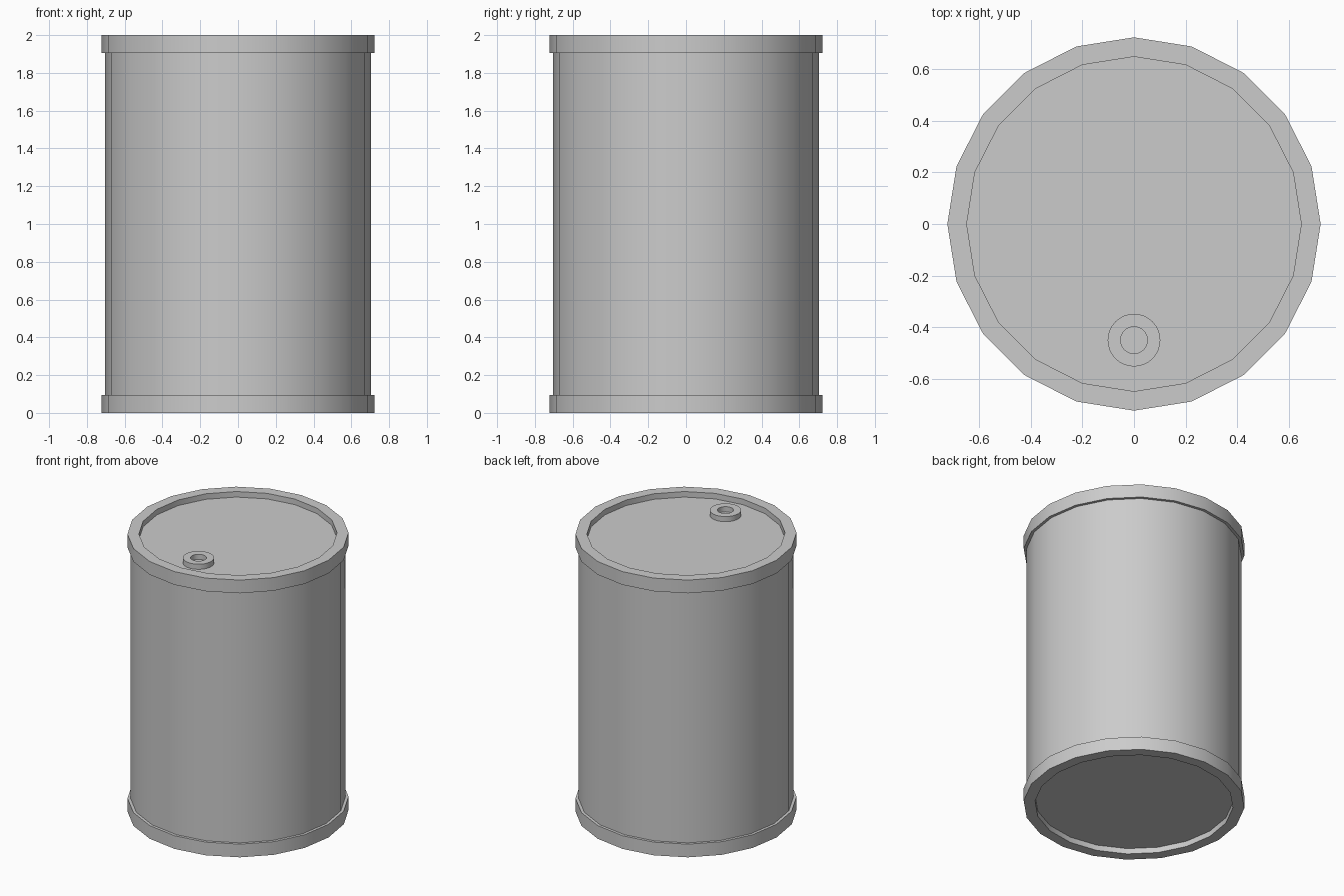
import bpy, bmesh
from math import cos, sin, tau, radians

if "Cube" in bpy.data.objects:
    bpy.data.objects.remove(bpy.data.objects["Cube"])


def lathe(name, profile, sides, centre=(0, 0), closed=True):
    """Revolve (radius, z) points about z; radius 0 gives a pole."""
    bm = bmesh.new()
    rings = []
    for r, z in profile:
        if r == 0:
            rings.append([bm.verts.new((0, 0, z))] * sides)
        else:
            rings.append([bm.verts.new((r * cos(tau * i / sides), r * sin(tau * i / sides), z))
                          for i in range(sides)])
    pairs = list(zip(rings, rings[1:]))
    if closed:
        pairs.append((rings[-1], rings[0]))
    for a, b in pairs:
        for i in range(sides):
            j = (i + 1) % sides
            bm.faces.new(dict.fromkeys((a[i], a[j], b[j], b[i])))
    # merge the pole fans into flat discs
    bmesh.ops.dissolve_verts(bm, verts=[v for v in bm.verts if v.co.xy.length < 1e-6])
    bmesh.ops.recalc_face_normals(bm, faces=bm.faces)
    mesh = bpy.data.meshes.new(name)
    bm.to_mesh(mesh)
    bm.free()
    ob = bpy.data.objects.new(name, mesh)
    ob.location = (*centre, 0)
    bpy.context.collection.objects.link(ob)
    bpy.ops.object.select_all(action='DESELECT')
    ob.select_set(True)
    bpy.context.view_layer.objects.active = ob
    bpy.ops.object.shade_smooth_by_angle(angle=radians(30))
    return ob


SIDES = 20
RIM, BODY, INNER = 0.723, 0.703, 0.648
BAND, RECESS = 0.095, 0.04

# Drum shell: recessed base, lower band, wall, upper band, recessed lid
lower = [(0, RECESS), (INNER, RECESS), (INNER, 0), (RIM, 0), (RIM, BAND), (BODY, BAND)]
upper = [(r, 2 - z) for r, z in reversed(lower)]
lathe("drum_shell", lower + upper, SIDES, closed=False)

# Filler ring on the lid, near the front
lathe("filler_ring", [(0.102, 1.955), (0.102, 1.997), (0.052, 1.997), (0.052, 1.955)],
      32, centre=(0, -0.45))
